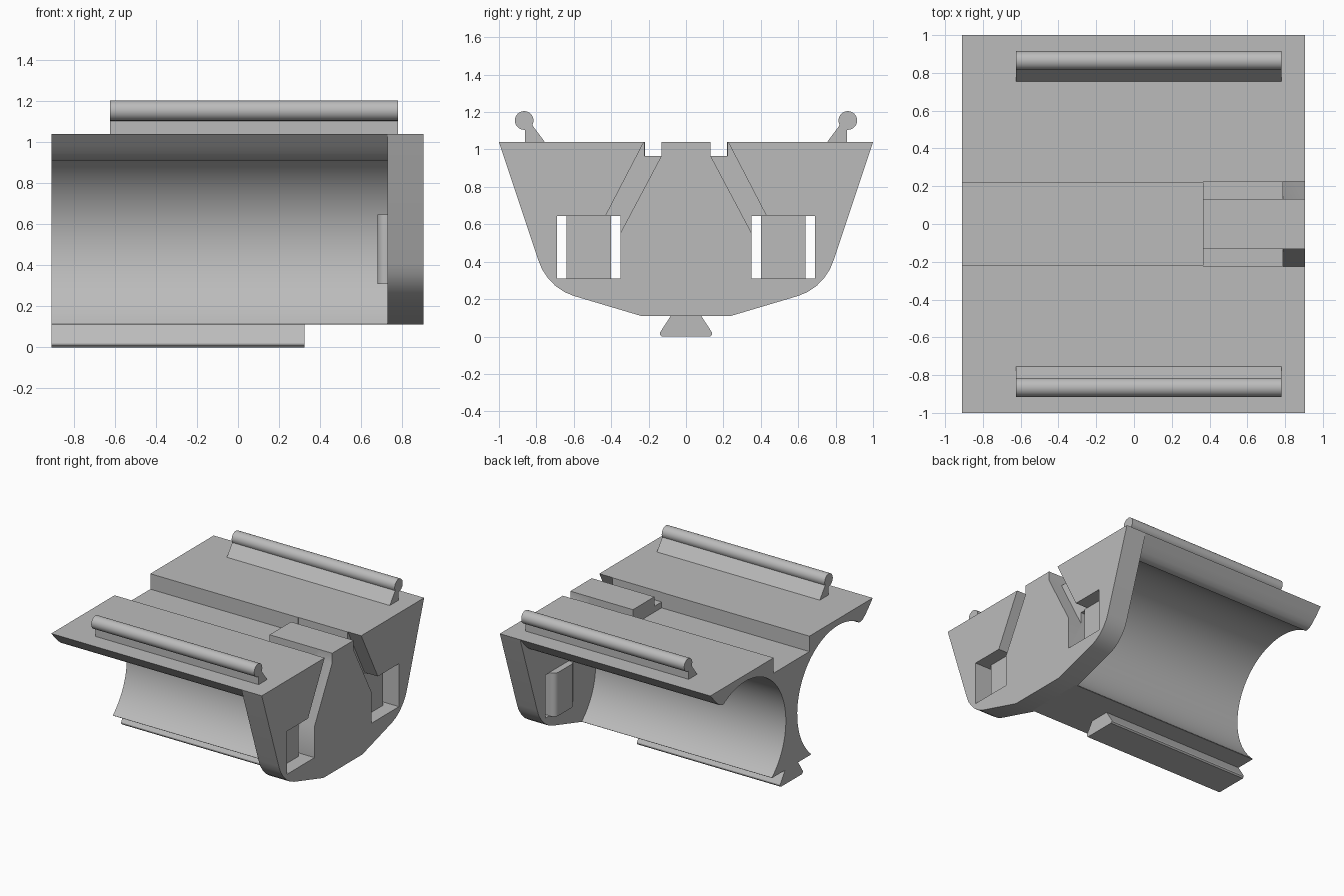
import bpy, bmesh, math

cube = bpy.data.objects.get("Cube")
if cube:
    bpy.data.objects.remove(cube, do_unlink=True)

grey = bpy.data.materials.new("mid_grey")
grey.use_nodes = True
grey.diffuse_color = (0.5, 0.5, 0.5, 1)
grey.node_tree.nodes["Principled BSDF"].inputs["Base Color"].default_value = (0.5, 0.5, 0.5, 1)


def prism(name, profile, x0, x1):
    """Extrude a y-z profile along x."""
    bm = bmesh.new()
    face = bm.faces.new([bm.verts.new((x0, y, z)) for y, z in profile])
    ext = bmesh.ops.extrude_face_region(bm, geom=[face])["geom"]
    bmesh.ops.translate(bm, vec=(x1 - x0, 0, 0),
                        verts=[v for v in ext if isinstance(v, bmesh.types.BMVert)])
    bmesh.ops.recalc_face_normals(bm, faces=bm.faces)
    mesh = bpy.data.meshes.new(name)
    bm.to_mesh(mesh)
    bm.free()
    mesh.materials.append(grey)
    obj = bpy.data.objects.new(name, mesh)
    bpy.context.collection.objects.link(obj)
    return obj


def mirrored(half):
    """Close a +y half outline with its reflection."""
    return half + [(-y, z) for y, z in reversed(half)]


def flip(profile, side):
    return [(side * y, z) for y, z in profile]


def box(y0, y1, z0, z1):
    return [(y0, z0), (y1, z0), (y1, z1), (y0, z1)]


def arc(cy, cz, r, a0, a1, n):
    angles = [math.radians(a0 + (a1 - a0) * i / n) for i in range(n + 1)]
    return [(cy + r * math.cos(a), cz + r * math.sin(a)) for a in angles]


def activate(obj):
    bpy.ops.object.select_all(action="DESELECT")
    obj.select_set(True)
    bpy.context.view_layer.objects.active = obj


def cut(obj, profile, x0, x1):
    cutter = prism("cutter", profile, x0, x1)
    cutter.hide_render = True
    activate(obj)
    mod = obj.modifiers.new("cut", "BOOLEAN")
    mod.operation, mod.solver, mod.object = "DIFFERENCE", "EXACT", cutter
    bpy.ops.object.modifier_apply(modifier=mod.name)
    bpy.data.objects.remove(cutter, do_unlink=True)


def smooth(obj):
    activate(obj)
    bpy.ops.object.shade_smooth_by_angle(angle=math.radians(30))


BACK, FRONT, TOP = -0.91, 0.905, 1.04

# Main body with a round trough along each side and rounded wing lips
lip = [(1, TOP), (0.95, 0.985), (0.91, 0.945), (0.88, 0.922), (0.85, 0.911), (0.83, 0.913)]
body = prism("cradle_body", mirrored(lip + arc(0.57, 0.49, 0.5, 60, 229, 40) + [(0.24, 0.11)]),
             BACK, 0.75)

# End plate with rounded lower corners
corner = [(0.79, 0.41), (0.77, 0.36), (0.74, 0.315), (0.7, 0.272), (0.65, 0.238), (0.6, 0.217)]
plate = prism("end_plate", mirrored([(1, TOP)] + corner + [(0.24, 0.11)]), 0.73, FRONT)

# Top slot, and narrow gaps leaving a central tongue
cut(body, box(-0.22, 0.22, 0.92, 1.2), -1, 0.365)
channel = [(0.132, 1.2), (0.132, 0.965), (0.35, 0.555), (0.37, 0.5),
           (0.43, 0.6), (0.43, 0.645), (0.225, TOP), (0.225, 1.2)]
for side in (1, -1):
    gap = flip(box(0.132, 0.222, 0.965, 1.2), side)
    cut(body, gap, 0.365, 1)
    cut(plate, gap, 0.6, 1)
    cut(plate, flip(box(0.35, 0.69, 0.31, 0.645), side), 0.6, 1)
    cut(plate, flip(channel, side), 0.79, 1)
smooth(body)
smooth(plate)

# Rails, and contact tabs standing in the plate windows
rail = [(0.755, TOP), (0.86, TOP)] + arc(0.865, 1.155, 0.05, -95, 210, 24)
for side, label in ((1, "left"), (-1, "right")):
    smooth(prism(label + "_rail", flip(rail, side), -0.625, 0.78))
    tab = prism(label + "_tab", flip(box(0.4, 0.64, 0.308, 0.647), side), 0.68, 0.8)
    bevel = tab.modifiers.new("rounded_edges", "BEVEL")
    bevel.width, bevel.segments, bevel.limit_method = 0.04, 5, "WEIGHT"
    weights = tab.data.attributes.new("bevel_weight_edge", "FLOAT", "EDGE")
    for edge in tab.data.edges:
        a, b = (tab.data.vertices[i].co for i in edge.vertices)
        if a.x < 0.7 and b.x < 0.7 and abs(a.z - b.z) > 0.1:
            weights.data[edge.index].value = 1
    smooth(tab)

# Dovetail foot under the body
prism("dovetail_foot", mirrored([(0.075, 0.12), (0.14, 0.02), (0.14, 0.01), (0.13, 0)]), BACK, 0.325)
